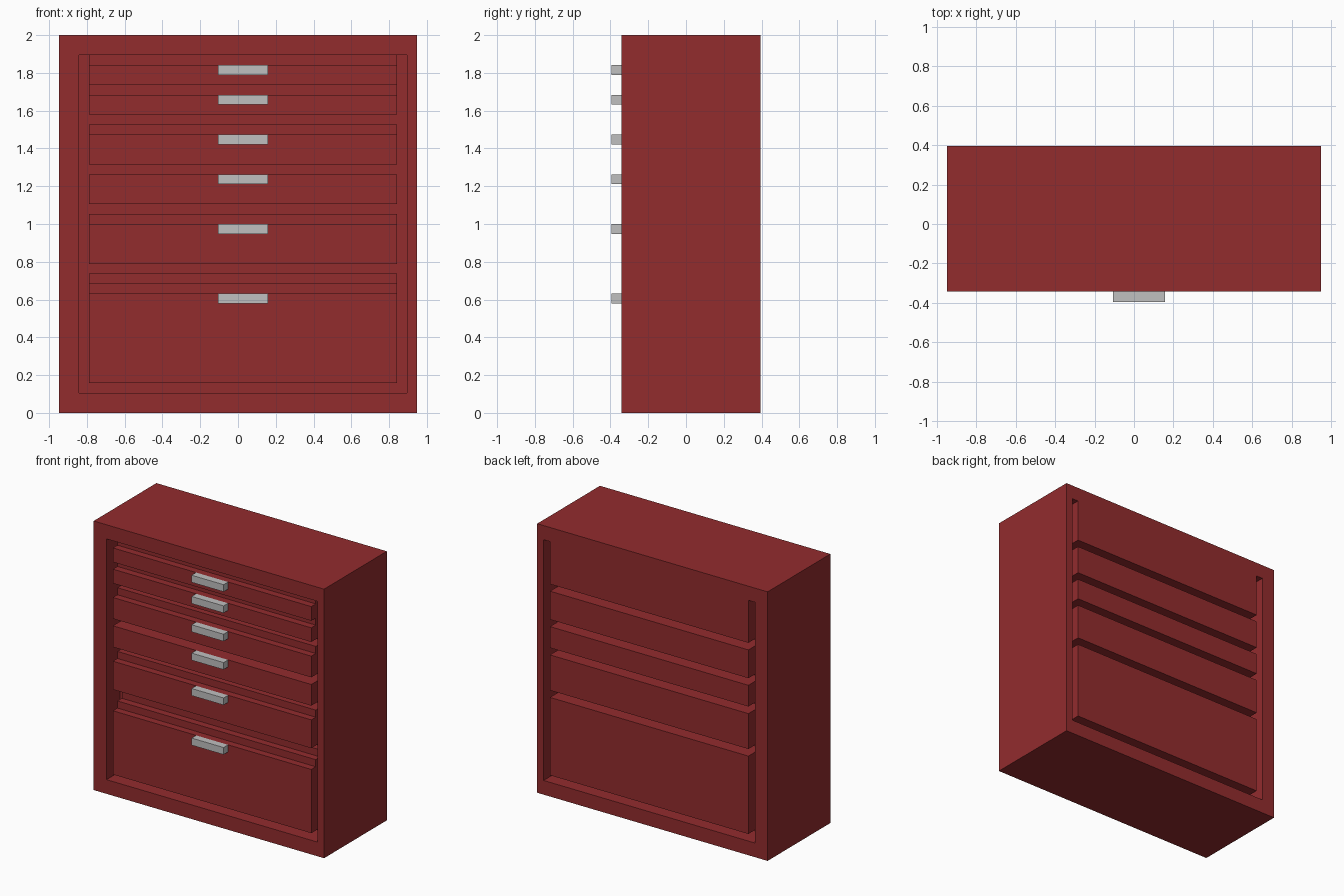
import bpy, bmesh

cube = bpy.data.objects.get("Cube")
if cube:
    bpy.data.objects.remove(cube, do_unlink=True)

# Everything sits on a grid of 1/19 unit: 36 wide, 15 deep with handles, 38 high
U = 1 / 19


def place(x, d, z):
    """Grid cell (x from the right edge, d back from the front, z up) to position."""
    return ((x - 18) * U, (d - 6.5) * U, z * U)


def material(name, rgb):
    mat = bpy.data.materials.new(name)
    mat.use_nodes = True
    mat.diffuse_color = (*rgb, 1)
    mat.node_tree.nodes["Principled BSDF"].inputs["Base Color"].default_value = (*rgb, 1)
    return mat


red = material("cabinet red", (0.29, 0.025, 0.027))
grey = material("handle grey", (0.53, 0.53, 0.53))


def finish(name, bm, mat):
    bmesh.ops.recalc_face_normals(bm, faces=bm.faces)
    mesh = bpy.data.meshes.new(name)
    bm.to_mesh(mesh)
    bm.free()
    mesh.materials.append(mat)
    obj = bpy.data.objects.new(name, mesh)
    bpy.context.collection.objects.link(obj)
    return obj


def prism(name, profile, x0, x1, mat):
    """Extrude a (depth, height) profile from x0 to x1."""
    bm = bmesh.new()
    a = [bm.verts.new(place(x0, d, z)) for d, z in profile]
    b = [bm.verts.new(place(x1, d, z)) for d, z in profile]
    bm.faces.new(a)
    bm.faces.new(b[::-1])
    for i in range(len(a)):
        j = (i + 1) % len(a)
        bm.faces.new((a[i], b[i], b[j], a[j]))
    return finish(name, bm, mat)


def box(name, x0, x1, d0, d1, z0, z1, mat):
    return prism(name, [(d0, z0), (d0, z1), (d1, z1), (d1, z0)], x0, x1, mat)


def frame(name, outer, inner, d0, d1, mat):
    """Rectangular tube open at front and back; rectangles are x0, x1, z0, z1."""
    bm = bmesh.new()
    loops = []
    for x0, x1, z0, z1 in (outer, inner):
        for d in (d0, d1):
            loops.append([bm.verts.new(place(x, d, z))
                          for x, z in ((x0, z0), (x1, z0), (x1, z1), (x0, z1))])
    of, ob, nf, nb = loops
    for p, q in ((of, ob), (ob, nb), (nb, nf), (nf, of)):
        for i in range(4):
            j = (i + 1) % 4
            bm.faces.new((p[i], p[j], q[j], q[i]))
    return finish(name, bm, mat)


# Outer carcass and the recessed panel inside it
frame("cabinet_frame", (0, 36, 0, 38), (2, 35, 2, 36), 0, 14, red)
box("inner_panel", 2, 35, 3, 11, 2, 36, red)

# Drawer blocks: front outline (depth, height) from bottom to top
drawers = {
    "top_drawer_pair": [(0, 30), (0, 32), (1, 32), (1, 33), (0, 33),
                        (0, 35), (1, 35), (1, 36)],
    "third_drawer": [(0, 25), (0, 28), (1, 28), (1, 29)],
    "fourth_drawer": [(0, 21), (0, 24)],
    "fifth_drawer": [(0, 15), (0, 19), (1, 19), (1, 20)],
    "bottom_drawer": [(0, 3), (0, 12), (1, 12), (1, 13), (2, 13), (2, 14)],
}
for name, front in drawers.items():
    back = [(14, front[-1][1]), (14, front[0][1])]
    prism(name, front + back, 3, 34, red)

# One handle along the top of each drawer front
for i, z in enumerate((35, 32, 28, 24, 19, 12), 1):
    box(f"handle_{i}", 16, 21, -1, 0, z - 1, z, grey)
